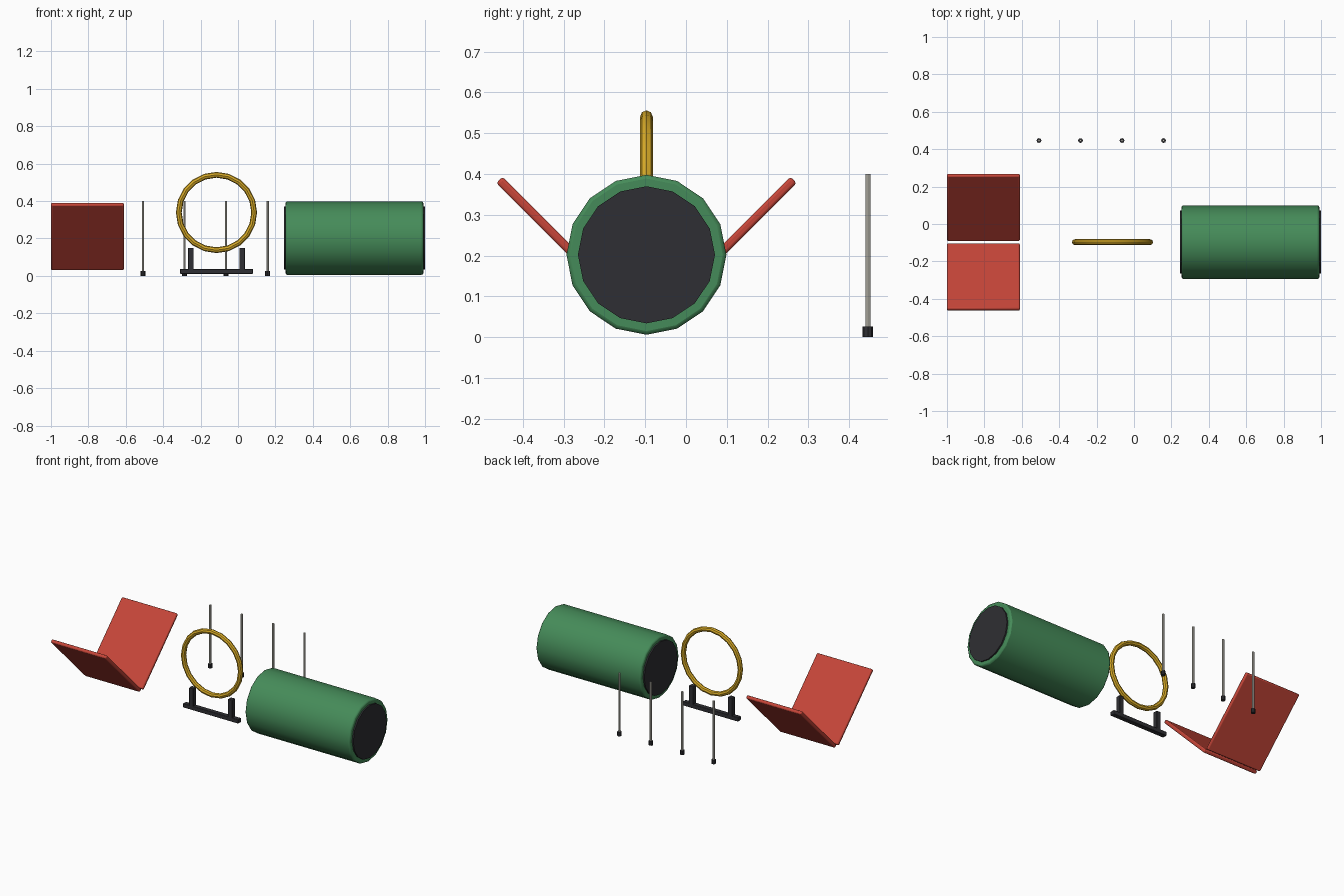
import bpy
from math import radians, pi

if "Cube" in bpy.data.objects:
    bpy.data.objects.remove(bpy.data.objects["Cube"])


def material(name, rgb):
    m = bpy.data.materials.new(name)
    m.diffuse_color = (*rgb, 1)
    m.use_nodes = True
    m.node_tree.nodes["Principled BSDF"].inputs["Base Color"].default_value = m.diffuse_color
    return m


RED = material("red_board", (0.56, 0.06, 0.04))
GREEN = material("green_fabric", (0.06, 0.26, 0.1))
GOLD = material("yellow_hoop", (0.68, 0.4, 0.02))
DARK = material("dark_plastic", (0.028, 0.028, 0.033))
PALE = material("pale_pole", (0.62, 0.6, 0.53))


def finish(name, mat, bevel=0, segments=2, smooth=True):
    ob = bpy.context.object
    ob.name = name
    ob.data.materials.append(mat)
    bpy.ops.object.transform_apply(location=False, rotation=True, scale=True)
    if bevel:
        b = ob.modifiers.new("Bevel", 'BEVEL')
        b.width = bevel
        b.segments = segments
        b.limit_method = 'ANGLE'
        b.angle_limit = radians(40)
    if smooth:
        bpy.ops.object.shade_smooth_by_angle(angle=radians(35))
    return ob


def box(name, mat, loc, size, rot=(0, 0, 0), bevel=0.0):
    bpy.ops.mesh.primitive_cube_add(size=1, location=loc, rotation=rot)
    bpy.context.object.scale = size
    return finish(name, mat, bevel)


def cylinder(name, mat, loc, r, depth, sides, rot=(0, 0, 0), bevel=0.0):
    bpy.ops.mesh.primitive_cylinder_add(vertices=sides, radius=r, depth=depth,
                                        location=loc, rotation=rot)
    return finish(name, mat, bevel)


MID_Y = -0.097

# two boards leaning outwards in a V
for side, label in ((-1, "front"), (1, "back")):
    box(f"{label}_ramp_board", RED, (-0.805, MID_Y + side * 0.186, 0.211),
        (0.39, 0.494, 0.022), (side * pi / 4, 0, 0), bevel=0.007)

# slalom poles with small feet
for i in range(4):
    x = -0.508 + i * 0.222
    cylinder(f"weave_pole_{i + 1}", PALE, (x, 0.446, 0.21), 0.0065, 0.38, 8)
    cylinder(f"weave_pole_foot_{i + 1}", DARK, (x, 0.446, 0.013), 0.013, 0.026, 8)

# jumping hoop on a stand
bpy.ops.mesh.primitive_torus_add(major_segments=20, minor_segments=8,
                                 major_radius=0.2015, minor_radius=0.0155,
                                 location=(-0.115, MID_Y, 0.339),
                                 rotation=(pi / 2, 0, 0))
finish("jump_hoop", GOLD, smooth=True)
box("hoop_base", DARK, (-0.115, MID_Y, 0.024), (0.39, 0.03, 0.026), bevel=0.003)
for side, label in ((-1, "left"), (1, "right")):
    box(f"{label}_hoop_post", DARK, (-0.115 + side * 0.1375, MID_Y, 0.083),
        (0.03, 0.03, 0.134), bevel=0.003)

# tunnel with dark openings
cylinder("tunnel", GREEN, (0.6225, MID_Y, 0.202), 0.196, 0.737, 16,
         (0, pi / 2, 0), bevel=0.009)
for side, label in ((-1, "left"), (1, "right")):
    cylinder(f"{label}_tunnel_opening", DARK, (0.6225 + side * 0.3675, MID_Y, 0.202),
             0.168, 0.02, 16, (0, pi / 2, 0))
